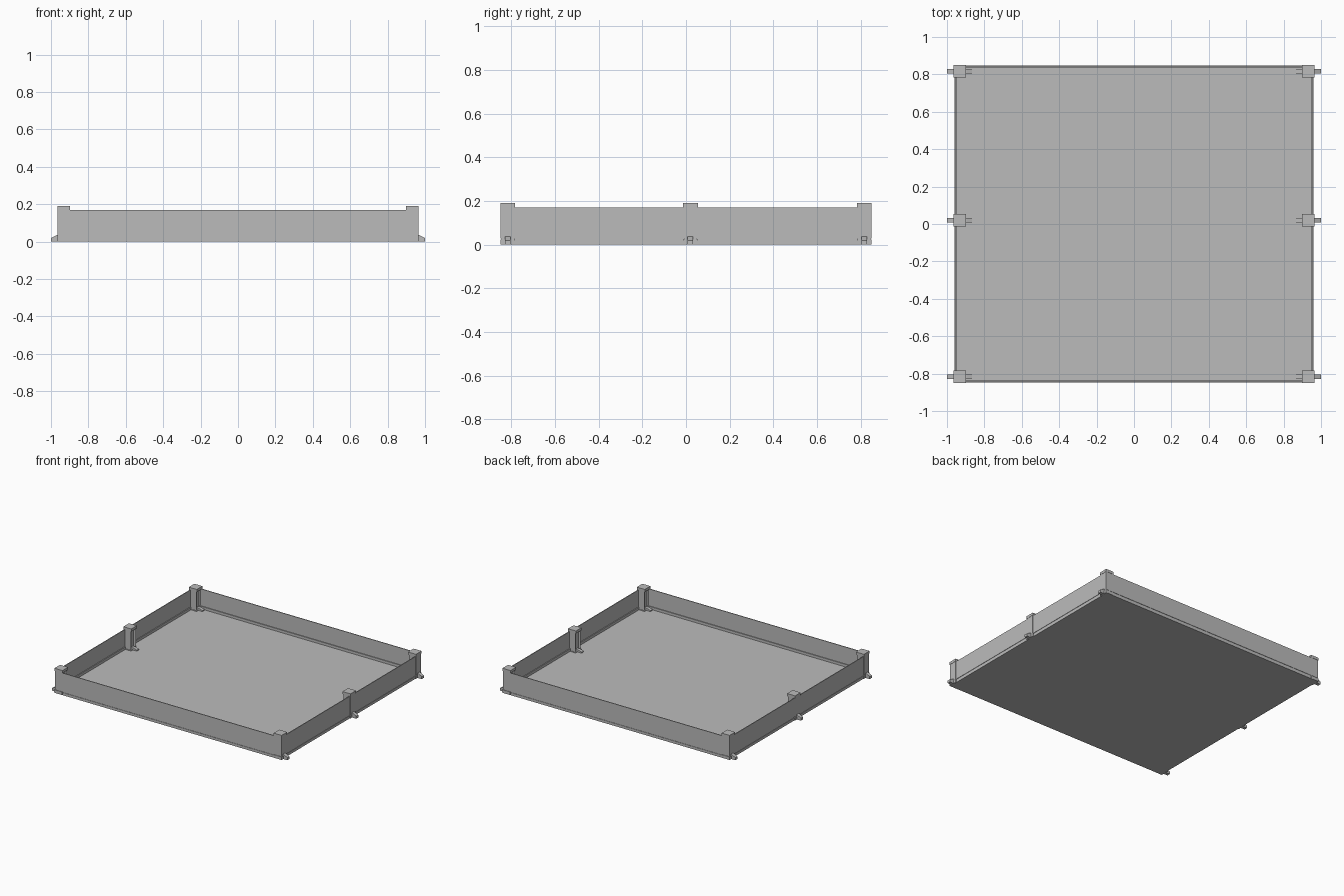
import bpy, bmesh
from mathutils import Vector

cube = bpy.data.objects.get("Cube")
if cube:
    bpy.data.objects.remove(cube, do_unlink=True)

# One plain grey for the whole tray
grey = bpy.data.materials.new("light_grey")
grey.use_nodes = True
colour = (0.5, 0.5, 0.5, 1)
grey.diffuse_color = colour
grey.node_tree.nodes["Principled BSDF"].inputs["Base Color"].default_value = colour


def finish(name, bm):
    bmesh.ops.recalc_face_normals(bm, faces=bm.faces)
    mesh = bpy.data.meshes.new(name)
    bm.to_mesh(mesh)
    bm.free()
    mesh.materials.append(grey)
    obj = bpy.data.objects.new(name, mesh)
    bpy.context.collection.objects.link(obj)
    return obj


def add_box(bm, low, high):
    low, high = Vector(low), Vector(high)
    made = bmesh.ops.create_cube(bm, size=1)
    for v in made["verts"]:
        v.co = (low + high) / 2 + v.co * (high - low)
    return made["verts"]


def box(name, low, high):
    bm = bmesh.new()
    add_box(bm, low, high)
    return finish(name, bm)


def extrude_profile(name, points, y, width):
    bm = bmesh.new()
    face = bm.faces.new([bm.verts.new((px, y - width / 2, pz)) for px, pz in points])
    out = bmesh.ops.extrude_face_region(bm, geom=[face])
    moved = [g for g in out["geom"] if isinstance(g, bmesh.types.BMVert)]
    bmesh.ops.translate(bm, verts=moved, vec=(0, width, 0))
    return finish(name, bm)


HALF_X, HALF_Y = 0.96, 0.848
FLOOR, GROOVE, WALL, THICK = 0.02, 0.027, 0.17, 0.006

box("floor", (-HALF_X, -HALF_Y, 0), (HALF_X, HALF_Y, FLOOR))

# Thin wall panels over a recessed skirting strip
for s, side in ((-1, "front"), (1, "back")):
    y0, y1, y2 = s * HALF_Y, s * (HALF_Y - THICK), s * (HALF_Y - 2 * THICK)
    box(side + "_wall", (-HALF_X, min(y0, y1), GROOVE), (HALF_X, max(y0, y1), WALL))
    yo = s * (HALF_Y - 0.003)
    box(side + "_skirting", (-HALF_X + 0.003, min(yo, y2), FLOOR),
        (HALF_X - 0.003, max(yo, y2), 0.04))
for s, side in ((-1, "right"), (1, "left")):
    x0, x1, x2 = s * HALF_X, s * (HALF_X - THICK), s * (HALF_X - 2 * THICK)
    box(side + "_wall", (min(x0, x1), -HALF_Y, GROOVE), (max(x0, x1), HALF_Y, WALL))
    xo = s * (HALF_X - 0.003)
    box(side + "_skirting", (min(xo, x2), -HALF_Y + 0.003, FLOOR),
        (max(xo, x2), HALF_Y - 0.003, 0.04))


def post(name, s, y):
    # Column with a recessed panel on its inner face
    bm = bmesh.new()
    inner, outer = s * 0.904, s * 0.964
    add_box(bm, (min(inner, outer), y - 0.03, FLOOR),
            (max(inner, outer), y + 0.03, WALL))
    bm.normal_update()
    face = [f for f in bm.faces if f.normal.x * s < -0.9]
    bmesh.ops.inset_individual(bm, faces=face, thickness=0.012, depth=-0.012)
    finish(name + "_column", bm)
    # Square cap
    inner, outer = s * 0.898, s * 0.966
    box(name + "_cap", (min(inner, outer), y - 0.034, WALL),
        (max(inner, outer), y + 0.034, 0.19))
    # Low block and sloped clip that passes under the wall
    box(name + "_base", (min(s * 0.9, outer), y - 0.034, 0.001),
        (max(s * 0.9, outer), y + 0.034, 0.024))
    clip = [(0.865, 0), (1, 0), (1, 0.02), (0.966, 0.037), (0.895, 0.037), (0.865, 0.028)]
    extrude_profile(name + "_clip", [(s * px, pz) for px, pz in clip], y, 0.025)


for s, side in ((-1, "right"), (1, "left")):
    for y, place in ((-0.816, "front"), (0.02, "middle"), (0.816, "back")):
        post(f"{place}_{side}_post", s, y)
